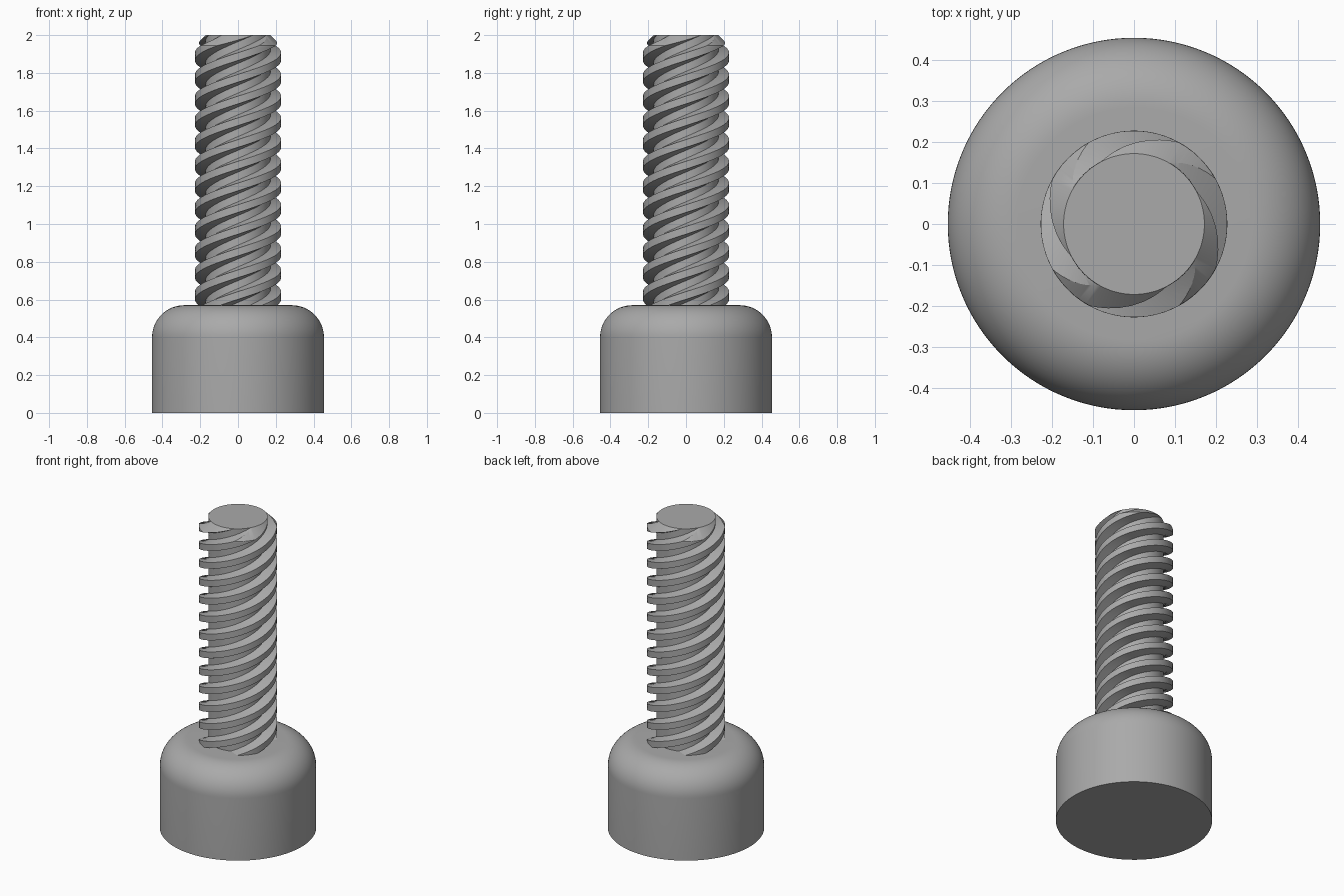
import bpy, bmesh, math

cube = bpy.data.objects.get("Cube")
if cube:
    bpy.data.objects.remove(cube, do_unlink=True)

HEAD_R, HEAD_H, FILLET = 0.455, 0.57, 0.17
CREST_R, ROOT_R, TIP_R = 0.228, 0.173, 0.172
STARTS, LEAD = 4, 0.46
CREST_HALF, FLANK = 16.0, 12.5      # degrees of turn
CREST_Z = 1.944                     # a crest centre lies at 45 degrees here

steel = bpy.data.materials.new("grey steel")
steel.use_nodes = True
steel.diffuse_color = (0.4, 0.4, 0.4, 1)
steel.node_tree.nodes["Principled BSDF"].inputs["Base Color"].default_value = (0.4, 0.4, 0.4, 1)


def rings_to_object(name, rings):
    """Skin a stack of point rings and cap both ends."""
    bm = bmesh.new()
    loops = [[bm.verts.new(p) for p in ring] for ring in rings]
    n = len(loops[0])
    for low, high in zip(loops, loops[1:]):
        for i in range(n):
            j = (i + 1) % n
            bm.faces.new((low[i], low[j], high[j], high[i]))
    bm.faces.new(loops[0][::-1])
    bm.faces.new(loops[-1])
    mesh = bpy.data.meshes.new(name)
    bm.to_mesh(mesh)
    bm.free()
    mesh.materials.append(steel)
    obj = bpy.data.objects.new(name, mesh)
    bpy.context.collection.objects.link(obj)
    return obj


def ring(points, z, turn=0.0):
    return [(r * math.cos(a + turn), r * math.sin(a + turn), z) for r, a in points]


def lathe(name, profile, segments=128):
    angles = [2 * math.pi * i / segments for i in range(segments)]
    return rings_to_object(name, [ring([(r, a) for a in angles], z) for r, z in profile])


def activate(obj):
    bpy.ops.object.select_all(action="DESELECT")
    obj.select_set(True)
    bpy.context.view_layer.objects.active = obj


# Round head with a filleted shoulder
profile = [(HEAD_R, 0)]
for i in range(17):
    a = math.pi / 2 * i / 16
    profile.append((HEAD_R - FILLET + FILLET * math.cos(a),
                    HEAD_H - FILLET + FILLET * math.sin(a)))
head = lathe("head", profile)

# Cross-section of the shank: trapezoidal ridges, one per thread start
section = []
pitch = 360 / STARTS
root_from, root_to = CREST_HALF + FLANK, pitch - CREST_HALF - FLANK
for s in range(STARTS):
    for i in range(7):
        section.append((CREST_R, math.radians(s * pitch + CREST_HALF * (i / 3 - 1))))
    for i in range(6):
        t = root_from + (root_to - root_from) * i / 5
        section.append((ROOT_R, math.radians(s * pitch + t)))

# Threaded shank, twisted upwards from inside the head
z0, z1, layers = 0.5, 2.05, 200
rings = []
for k in range(layers + 1):
    z = z0 + (z1 - z0) * k / layers
    rings.append(ring(section, z, math.pi / 4 + 2 * math.pi * (z - CREST_Z) / LEAD))
shank = rings_to_object("threaded_shank", rings)

# Bevel the tip with a cone
wide = 0.3
cutter = lathe("tip_cutter", [(wide, 0.45), (wide, 2 - wide + TIP_R), (TIP_R, 2)])
cutter.hide_render = True
mod = shank.modifiers.new("tip bevel", "BOOLEAN")
mod.operation = "INTERSECT"
mod.solver = "EXACT"
mod.object = cutter
activate(shank)
bpy.ops.object.modifier_apply(modifier=mod.name)
bpy.data.objects.remove(cutter, do_unlink=True)

for obj in (head, shank):
    activate(obj)
    bpy.ops.object.shade_smooth_by_angle(angle=math.radians(30))
